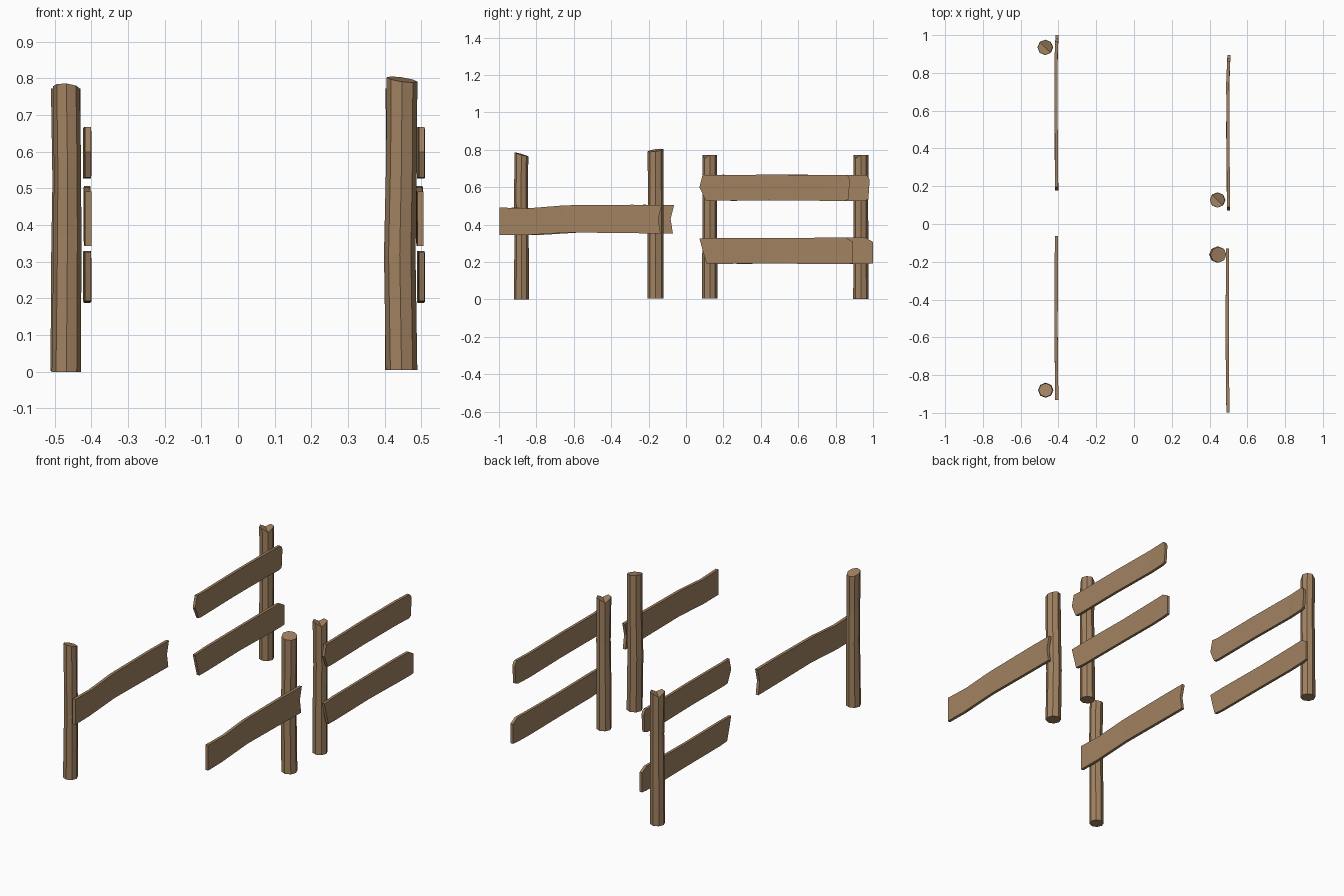
import bpy, bmesh, math

if "Cube" in bpy.data.objects:
    bpy.data.objects.remove(bpy.data.objects["Cube"])

wood = bpy.data.materials.new("weathered_brown_wood")
wood.diffuse_color = (0.36, 0.225, 0.12, 1)
wood.use_nodes = True
wood.node_tree.nodes["Principled BSDF"].inputs["Base Color"].default_value = wood.diffuse_color


def finish(name, bm):
    bmesh.ops.recalc_face_normals(bm, faces=bm.faces)
    me = bpy.data.meshes.new(name)
    bm.to_mesh(me)
    bm.free()
    me.materials.append(wood)
    ob = bpy.data.objects.new(name, me)
    bpy.context.collection.objects.link(ob)


def post(name, x, y, z0, rings, slope=(0, 0), groove=0.0):
    """Eight-sided post; rings are (z, dx, dy, radius), the top is tilted or grooved."""
    bm = bmesh.new()
    loops = []
    for i, (z, dx, dy, r) in enumerate(rings):
        loop = []
        for k in range(8):
            a = k * math.pi / 4
            c, s = math.cos(a), math.sin(a)
            h = z0 if i == 0 else z
            if i == len(rings) - 1:
                h += slope[0] * c + slope[1] * s
                if k in (3, 7):
                    h -= groove
            loop.append(bm.verts.new((x + dx + r * c, y + dy + r * s, h)))
        loops.append(loop)
    for lo, hi in zip(loops, loops[1:]):
        for k in range(8):
            n = (k + 1) % 8
            bm.faces.new((lo[k], lo[n], hi[n], hi[k]))
    bm.faces.new(loops[0])
    t = loops[-1]
    if groove:
        bm.faces.new((t[3], t[4], t[5], t[6], t[7]))
        bm.faces.new((t[7], t[0], t[1], t[2], t[3]))
    else:
        bm.faces.new(t)
    finish(name, bm)


def plank(name, x, shift, thick, cols):
    """Board in the y-z plane; cols are (y top, y mid, y bottom, z top, z mid, z bottom, bow)."""
    bm = bmesh.new()
    grid = []
    for yt, ym, yb, zt, zm, zb, dx in cols:
        ring = [(0, yt, zt), (0, ym, zm), (0, yb, zb),
                (thick, yb, zb), (thick, ym, zm), (thick, yt, zt)]
        grid.append([bm.verts.new((x + dx + e, py + shift, pz)) for e, py, pz in ring])
    for a, b in zip(grid, grid[1:]):
        for k in range(6):
            n = (k + 1) % 6
            bm.faces.new((a[k], a[n], b[n], b[k]))
    for end in (grid[0], grid[-1]):
        bm.faces.new((end[0], end[1], end[4], end[5]))
        bm.faces.new((end[1], end[2], end[3], end[4]))
    finish(name, bm)


# Posts
back_rings = [(0, 0, 0, .041), (.28, 0, 0, .040), (.52, .003, 0, .039), (.772, 0, 0, .040)]
post("back_left_post", -.47, .935, 0.002, back_rings, groove=.018)
post("back_right_post", .442, .127, 0.005, back_rings, groove=.018)
post("front_left_post", -.468, -.88, 0,
     [(0, 0, 0, .040), (.37, .003, .001, .038), (.56, .003, -.002, .037), (.775, 0, 0, .037)],
     slope=(-.003, -.011))
post("front_right_post", .444, -.162, .005,
     [(0, .002, 0, .043), (.32, -.003, 0, .043), (.58, .002, 0, .042), (.797, .003, -.001, .042)],
     slope=(-.006, .006))

# Rails (left-hand profile, the right-hand rails are shifted copies)
front = [(-.932, -.932, -.932, .491, .418, .343, .004),
         (-.78, -.78, -.80, .487, .415, .343, .002),
         (-.58, -.58, -.56, .503, .430, .358, 0),
         (-.22, -.22, -.22, .506, .430, .354, .001),
         (-.064, -.082, -.070, .504, .430, .352, .002)]
upper = [(.195, .178, .210, .667, .600, .530, .003),
         (.24, .24, .24, .664, .600, .527, .002),
         (.55, .55, .55, .667, .597, .530, 0),
         (.85, .85, .85, .665, .597, .527, -.002),
         (.965, .970, .955, .665, .640, .527, .003),
         (.975, .982, .975, .655, .640, .535, .004)]
lower = [(.178, .195, .215, .326, .262, .193, .003),
         (.28, .28, .28, .329, .262, .190, .001),
         (.60, .60, .60, .328, .260, .192, -.002),
         (.86, .86, .86, .330, .260, .188, 0),
         (.960, .965, .965, .330, .300, .189, .003),
         (1.0, 1.0, 1.0, .307, .290, .192, .004)]
for side, xb, xf, sb, sf in (("left", -.420, -.421, 0, 0), ("right", .490, .485, -.106, -.066)):
    plank(side + "_front_rail", xf, sf, .017, front)
    plank(side + "_back_upper_rail", xb, sb, .016, upper)
    plank(side + "_back_lower_rail", xb, sb, .016, lower)
